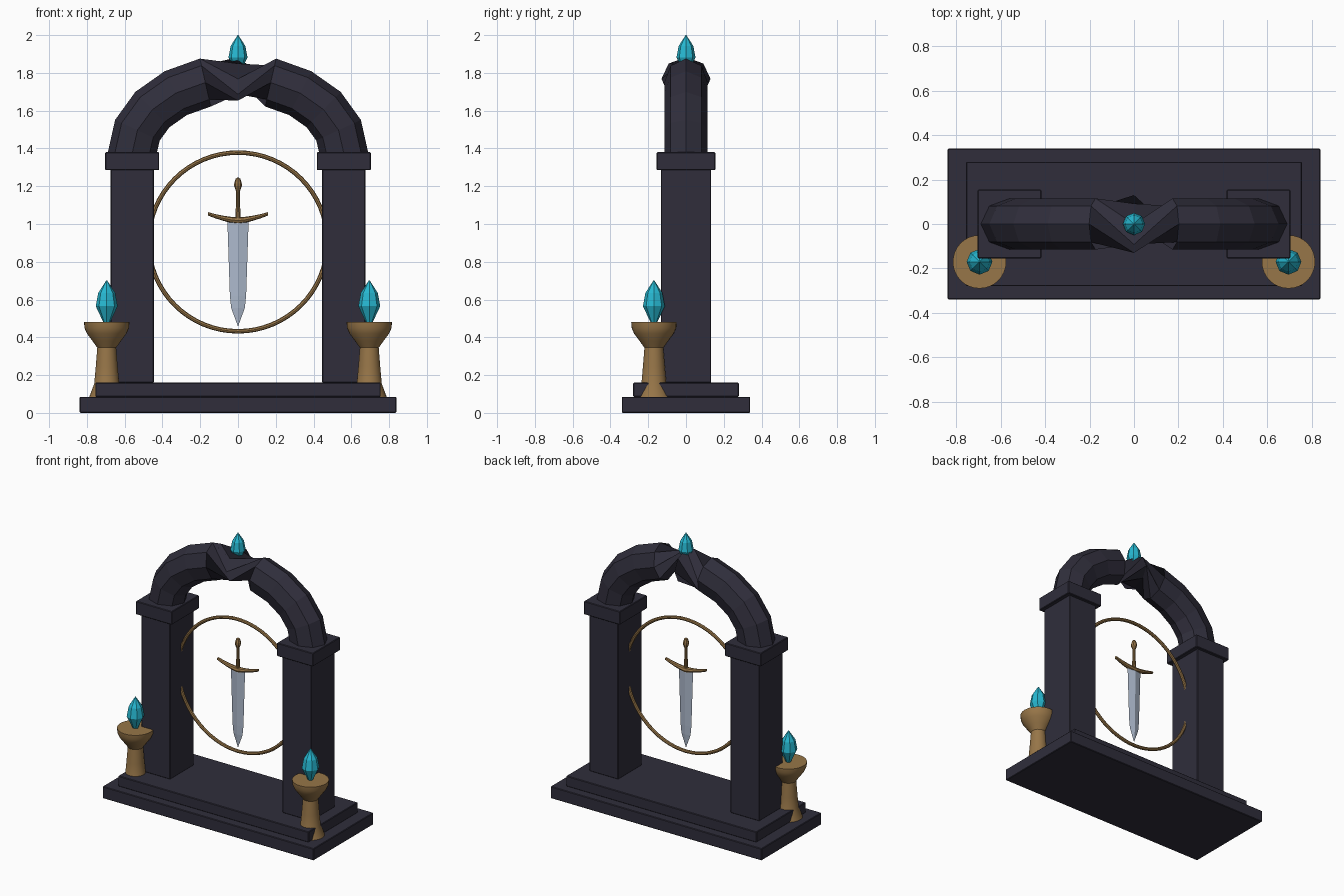
import bpy, bmesh
from math import pi, sin, cos
from mathutils import Vector, Matrix

old = bpy.data.objects.get("Cube")
if old:
    bpy.data.objects.remove(old, do_unlink=True)


def material(name, rgb):
    m = bpy.data.materials.new(name)
    m.use_nodes = True
    col = (*rgb, 1)
    m.diffuse_color = col
    m.node_tree.nodes["Principled BSDF"].inputs["Base Color"].default_value = col
    return m


STONE = material("dark_stone", (0.029, 0.027, 0.044))
BRASS = material("aged_brass", (0.31, 0.18, 0.065))
CRYSTAL = material("cyan_crystal", (0.02, 0.48, 0.64))
STEEL = material("pale_steel", (0.42, 0.49, 0.61))


def finish(name, bm, mat, smooth=False):
    bmesh.ops.recalc_face_normals(bm, faces=bm.faces)
    me = bpy.data.meshes.new(name)
    bm.to_mesh(me)
    bm.free()
    ob = bpy.data.objects.new(name, me)
    bpy.context.collection.objects.link(ob)
    me.materials.append(mat)
    if smooth:
        bpy.ops.object.select_all(action="DESELECT")
        ob.select_set(True)
        bpy.context.view_layer.objects.active = ob
        bpy.ops.object.shade_smooth_by_angle(angle=pi / 6)
    return ob


def block(name, x, half_x, half_y, z0, z1):
    bm = bmesh.new()
    bmesh.ops.create_cube(bm, size=1, matrix=Matrix.Translation((x, 0, (z0 + z1) / 2))
                          @ Matrix.Diagonal((2 * half_x, 2 * half_y, z1 - z0, 1)))
    ob = finish(name, bm, STONE)
    bev = ob.modifiers.new("edge_bevel", "BEVEL")
    bev.width = 0.004
    bev.segments = 1


def loft(name, rings, mat, smooth=False, closed=False):
    """Bridge equal-length rings of points; cap the ends unless closed."""
    bm = bmesh.new()
    loops = [[bm.verts.new(p) for p in ring] for ring in rings]
    n = len(loops[0])
    pairs = list(zip(loops, loops[1:]))
    if closed:
        pairs.append((loops[-1], loops[0]))
    else:
        bm.faces.new(loops[0])
        bm.faces.new(loops[-1])
    for a, b in pairs:
        for i in range(n):
            j = (i + 1) % n
            bm.faces.new((a[i], a[j], b[j], b[i]))
    return finish(name, bm, mat, smooth)


def lathe(name, profile, centre, sides, mat, smooth=False, scale=1):
    c = Vector(centre)
    rings = [[c + scale * Vector((r * cos(2 * pi * k / sides), r * sin(2 * pi * k / sides), z))
              for k in range(sides)] for r, z in profile]
    return loft(name, rings, mat, smooth)


# Stepped base and pillars
block("base_slab", 0, 0.838, 0.34, 0, 0.085)
block("base_step", 0, 0.755, 0.28, 0.085, 0.16)
for side, s in (("left", 1), ("right", -1)):
    block(side + "_pillar", s * 0.56, 0.115, 0.133, 0.16, 1.29)
    block(side + "_capital", s * 0.56, 0.143, 0.155, 1.285, 1.38)

# Arch: eight-sided section swept over half an ellipse, twisted a quarter turn at the crown
A, B, STEPS, SIDES = 0.56, 0.393, 10, 8
rings = []
for i in range(STEPS + 1):
    t = pi * i / STEPS
    centre = Vector((A * cos(t), 0, 1.375 + B * sin(t)))
    out = Vector((cos(t) / A, 0, sin(t) / B)).normalized()
    across = Vector((0, 1, 0))
    if i == STEPS // 2:
        out, across = -across, out
    rings.append([centre + out * 0.13 * cos(2 * pi * k / SIDES)
                  + across * 0.115 * sin(2 * pi * k / SIDES) for k in range(SIDES)])
loft("arch", rings, STONE)

# Crystals and brass stands
GEM = [(0.018, 0), (0.058, 0.085), (0.045, 0.155), (0.002, 0.222)]
STAND = [(0.092, 0), (0.066, 0.07), (0.058, 0.16), (0.05, 0.26), (0.075, 0.295),
         (0.105, 0.335), (0.118, 0.365), (0.12, 0.395)]
lathe("crown_crystal", GEM, (0, 0, 1.808), 8, CRYSTAL, scale=0.866)
for side, s in (("left", 1), ("right", -1)):
    lathe(side + "_stand", STAND, (s * 0.695, -0.17, 0.085), 32, BRASS, True)
    lathe(side + "_crystal", GEM, (s * 0.695, -0.17, 0.48), 8, CRYSTAL)

# Hanging ring between the pillars
RING, TUBE = 0.473, 0.012
hoop = []
for i in range(64):
    t = 2 * pi * i / 64
    hoop.append([((RING + TUBE * cos(u)) * cos(t), TUBE * sin(u),
                  0.905 + (RING + TUBE * cos(u)) * sin(t))
                 for u in (2 * pi * k / 8 for k in range(8))])
loft("hanging_ring", hoop, BRASS, True, closed=True)

# Sword: diamond blade, upswept guard, grip and pommel
blade = [(1.01, 0.056, 0.014), (0.62, 0.043, 0.012), (0.555, 0.036, 0.01), (0.46, 0.001, 0.001)]
loft("sword_blade", [[(w, 0, z), (0, d, z), (-w, 0, z), (0, -d, z)] for z, w, d in blade], STEEL)

guard = []
for i in range(9):
    u = i / 4 - 1
    z = 1.018 + 0.036 * abs(u) ** 1.5
    h, d = 0.018 - 0.009 * abs(u), 0.022 - 0.011 * abs(u)
    guard.append([(0.16 * u, d * cos(k * pi / 4), z + h * sin(k * pi / 4)) for k in range(8)])
loft("sword_guard", guard, BRASS, True)
lathe("sword_grip", [(0.015, 1.02), (0.011, 1.1), (0.01, 1.185)], (0, 0, 0), 10, BRASS, True)
lathe("sword_pommel", [(0.009, 1.17), (0.02, 1.2), (0.02, 1.215), (0.012, 1.24), (0.003, 1.246)],
      (0, 0, 0), 8, BRASS)
